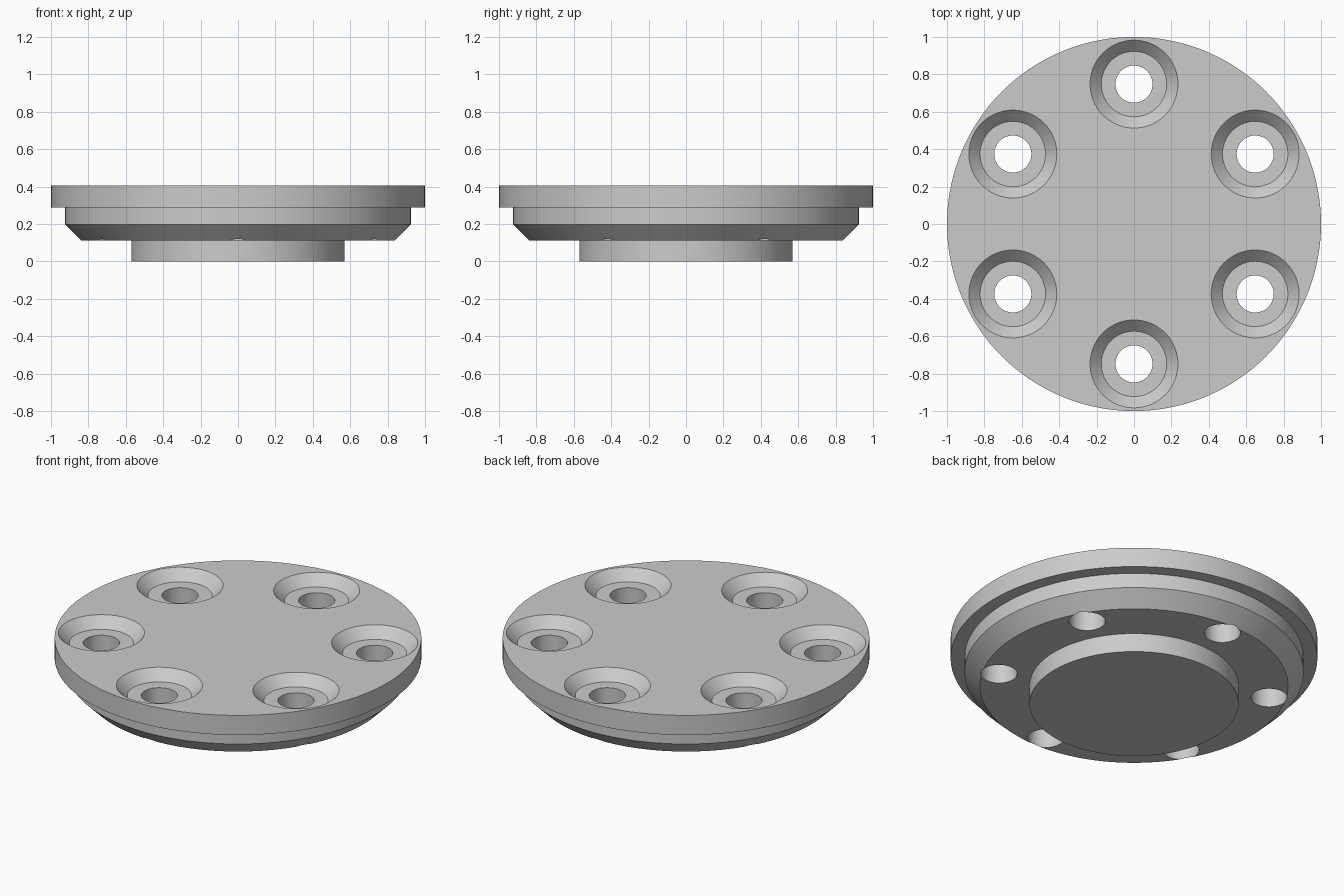
import bpy
import bmesh
from math import radians, pi, sin, cos
from mathutils import Matrix, Vector

default = bpy.data.objects.get("Cube")
if default:
    bpy.data.objects.remove(default, do_unlink=True)

TOP = 0.405
HOLE_COUNT = 6
HOLE_CIRCLE = 0.748

grey = bpy.data.materials.new("plain grey")
grey.use_nodes = True
colour = (0.6, 0.6, 0.6, 1)
grey.diffuse_color = colour
grey.node_tree.nodes["Principled BSDF"].inputs["Base Color"].default_value = colour


def add_turned(bm, profile, steps, centre=(0, 0)):
    """Add a closed solid turned from (radius, z) points, bottom to top."""
    rings = []
    for r, z in profile:
        rings.append([bm.verts.new((centre[0] + r * cos(2 * pi * i / steps),
                                    centre[1] + r * sin(2 * pi * i / steps), z))
                      for i in range(steps)])
    for low, high in zip(rings, rings[1:]):
        for i in range(steps):
            j = (i + 1) % steps
            bm.faces.new((low[i], low[j], high[j], high[i]))
    bm.faces.new(rings[0][::-1])
    bm.faces.new(rings[-1])


def make_object(name, bm):
    mesh = bpy.data.meshes.new(name)
    bm.to_mesh(mesh)
    bm.free()
    mesh.materials.append(grey)
    obj = bpy.data.objects.new(name, mesh)
    bpy.context.collection.objects.link(obj)
    return obj


# Flange body: boss, chamfered shoulder and wide rim
bm = bmesh.new()
add_turned(bm, [(0.57, 0), (0.57, 0.113), (0.84, 0.113), (0.925, 0.198),
                (0.925, 0.287), (1, 0.287), (1, TOP)], 144)
flange = make_object("flange_cover", bm)

# Countersunk bolt holes in a ring
bm = bmesh.new()
for k in range(HOLE_COUNT):
    angle = radians(90) + 2 * pi * k / HOLE_COUNT
    centre = (HOLE_CIRCLE * cos(angle), HOLE_CIRCLE * sin(angle))
    add_turned(bm, [(0.099, -0.1), (0.099, TOP - 0.06), (0.175, TOP - 0.06),
                    (0.235, TOP), (0.235, TOP + 0.1)], 64, centre)
cutter = make_object("bolt_hole_cutter", bm)
cutter.hide_render = True

cut = flange.modifiers.new("bolt holes", "BOOLEAN")
cut.operation = "DIFFERENCE"
cut.solver = "EXACT"
cut.object = cutter

# Apply the cut, then shade round walls smooth and keep edges sharp
bpy.ops.object.select_all(action="DESELECT")
flange.select_set(True)
bpy.context.view_layer.objects.active = flange
bpy.ops.object.modifier_apply(modifier=cut.name)
bpy.data.objects.remove(cutter, do_unlink=True)
bpy.ops.object.shade_smooth_by_angle(angle=radians(30))
